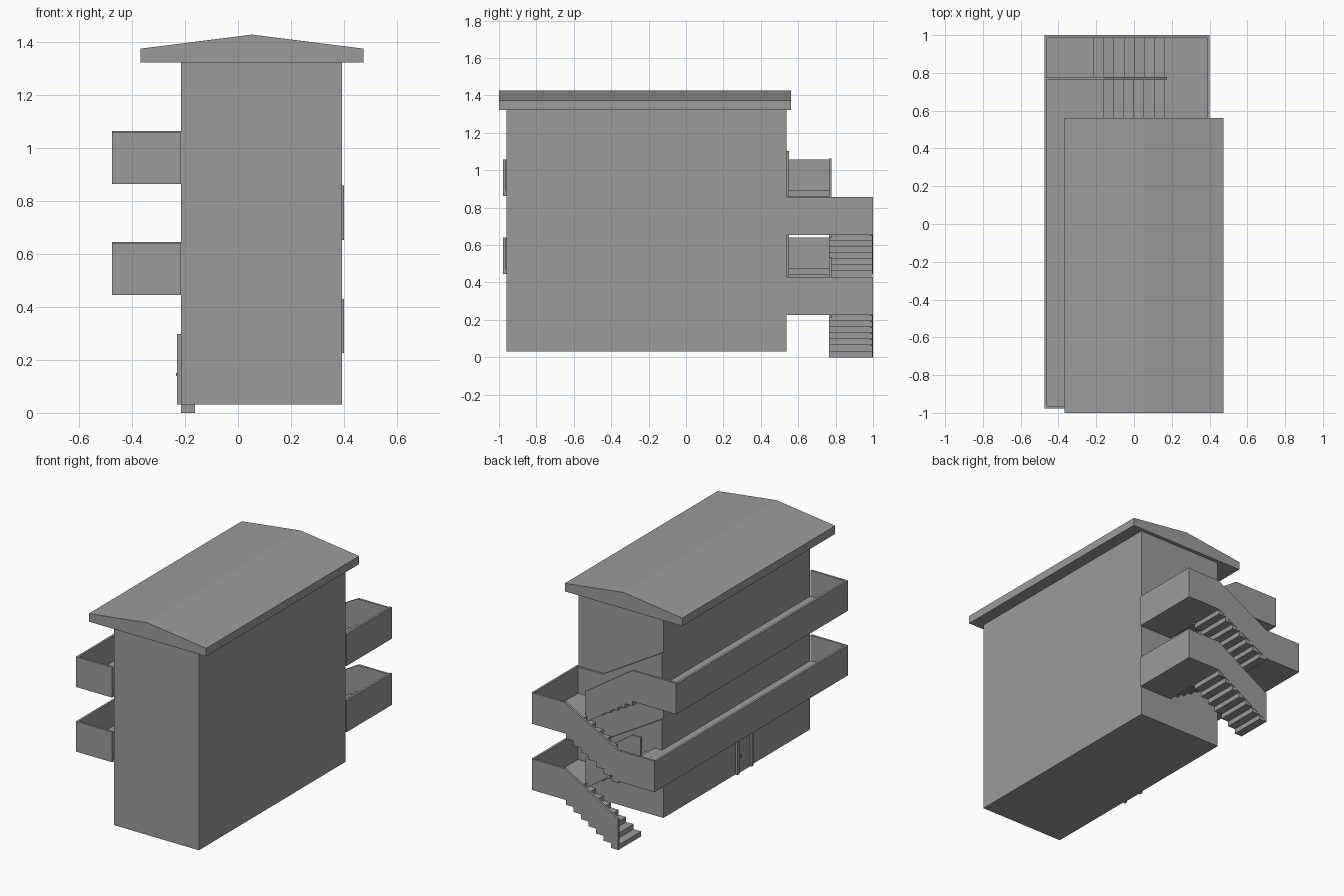
import bpy
import bmesh

cube = bpy.data.objects.get("Cube")
if cube:
    bpy.data.objects.remove(cube, do_unlink=True)

grey = bpy.data.materials.new("plain_grey")
grey.use_nodes = True
COLOUR = (0.33, 0.33, 0.33, 1)
grey.diffuse_color = COLOUR
grey.node_tree.nodes["Principled BSDF"].inputs["Base Color"].default_value = COLOUR


def prism(name, outline, y0, y1):
    """Extrude an (x, z) outline from y0 to y1."""
    bm = bmesh.new()
    face = bm.faces.new([bm.verts.new((x, y0, z)) for x, z in outline])
    ext = bmesh.ops.extrude_face_region(bm, geom=[face])
    moved = [v for v in ext["geom"] if isinstance(v, bmesh.types.BMVert)]
    bmesh.ops.translate(bm, verts=moved, vec=(0, y1 - y0, 0))
    bmesh.ops.recalc_face_normals(bm, faces=bm.faces)
    mesh = bpy.data.meshes.new(name)
    bm.to_mesh(mesh)
    bm.free()
    mesh.materials.append(grey)
    obj = bpy.data.objects.new(name, mesh)
    bpy.context.collection.objects.link(obj)
    return obj


def box(name, x0, x1, y0, y1, z0, z1):
    return prism(name, [(x0, z0), (x1, z0), (x1, z1), (x0, z1)], y0, y1)


RAIL = 0.2      # parapet height
THICK = 0.014   # parapet thickness
SLAB = 0.03     # floor slab thickness


def parapet(name, y_out, path, height=RAIL):
    """Wall following a bottom path along x, its outer face at y_out."""
    top = [(x, z + height) for x, z in reversed(path)]
    prism(name, path + top, y_out - THICK, y_out)


def flight(name, x_start, direction, y0, y1, z0, z1, count=7):
    """Row of block steps climbing along x."""
    tread, rise = 0.0537, (z1 - z0) / count
    for i in range(count):
        xa = x_start + direction * i * tread
        xb = xa + direction * tread
        box(f"{name}_step_{i + 1}", min(xa, xb), max(xa, xb), y0, y1,
            z0 + i * rise, z0 + (i + 1) * rise)


# Building block and gabled roof
WEST, EAST, SOUTH, NORTH = -0.215, 0.393, -0.96, 0.538
box("building_body", WEST, EAST, SOUTH, NORTH, 0.032, 1.33)
prism("roof", [(-0.367, 1.322), (0.473, 1.322), (0.473, 1.374),
               (0.053, 1.427), (-0.367, 1.374)], -1.0, 0.562)

# Balconies along the -x side
OUT, TURN, END = -0.475, 0.165, 0.4
for name, z, back in (("lower_balcony", 0.445, 1.0), ("upper_balcony", 0.863, 0.779)):
    box(name + "_floor", OUT, WEST, -0.978, back, z, z + SLAB)
    box(name + "_side_parapet", OUT, OUT + THICK, -0.978, back, z, z + 0.195)
    parapet(name + "_front_parapet", -0.978 + THICK, [(OUT, z), (WEST, z)], 0.195)

# Staircase: two storeys, each with a flight out, a landing and a flight back
MID = 0.779
for name, base, land, up, start, rail_x in (
        ("lower", 0.0, 0.225, 0.445, WEST, -0.22),
        ("upper", 0.433, 0.653, 0.863, OUT, OUT)):
    flight(name + "_outer", WEST, 1, MID - THICK, 0.998, base, land)
    flight(name + "_inner", 0.161, -1, NORTH, MID - 0.004, land + SLAB, up + SLAB)
    box(name + "_landing", 0.161, END, NORTH, 0.998, land, land + SLAB)
    box(name + "_landing_parapet", END - THICK, END, NORTH, 1.0, land, land + RAIL + 0.005)

    outer = [(WEST, base), (TURN, land), (END, land)]
    if start < WEST:
        outer = [(start, 0.445), (WEST, 0.445)] + outer[1:]
    parapet(name + "_outer_parapet", 1.0, outer)
    parapet(name + "_middle_parapet", MID,
            [(rail_x, up), (-0.16, up), (0.175, land - 0.015)])
    parapet(name + "_wall_parapet", NORTH + THICK,
            [(WEST, land + 0.25), (0.21, land), (END, land)])

# Ground floor door with frame and knob on the -x side
box("door_panel", WEST - 0.005, WEST, -0.34, -0.21, 0.032, 0.285)
for name, y in (("door_jamb_back", -0.215), ("door_jamb_front", -0.36)):
    box(name, WEST - 0.016, WEST, y, y + 0.018, 0.032, 0.297)
box("door_header", WEST - 0.016, WEST, -0.36, -0.197, 0.28, 0.297)
box("door_knob", WEST - 0.018, WEST - 0.004, -0.238, -0.226, 0.139, 0.15)
